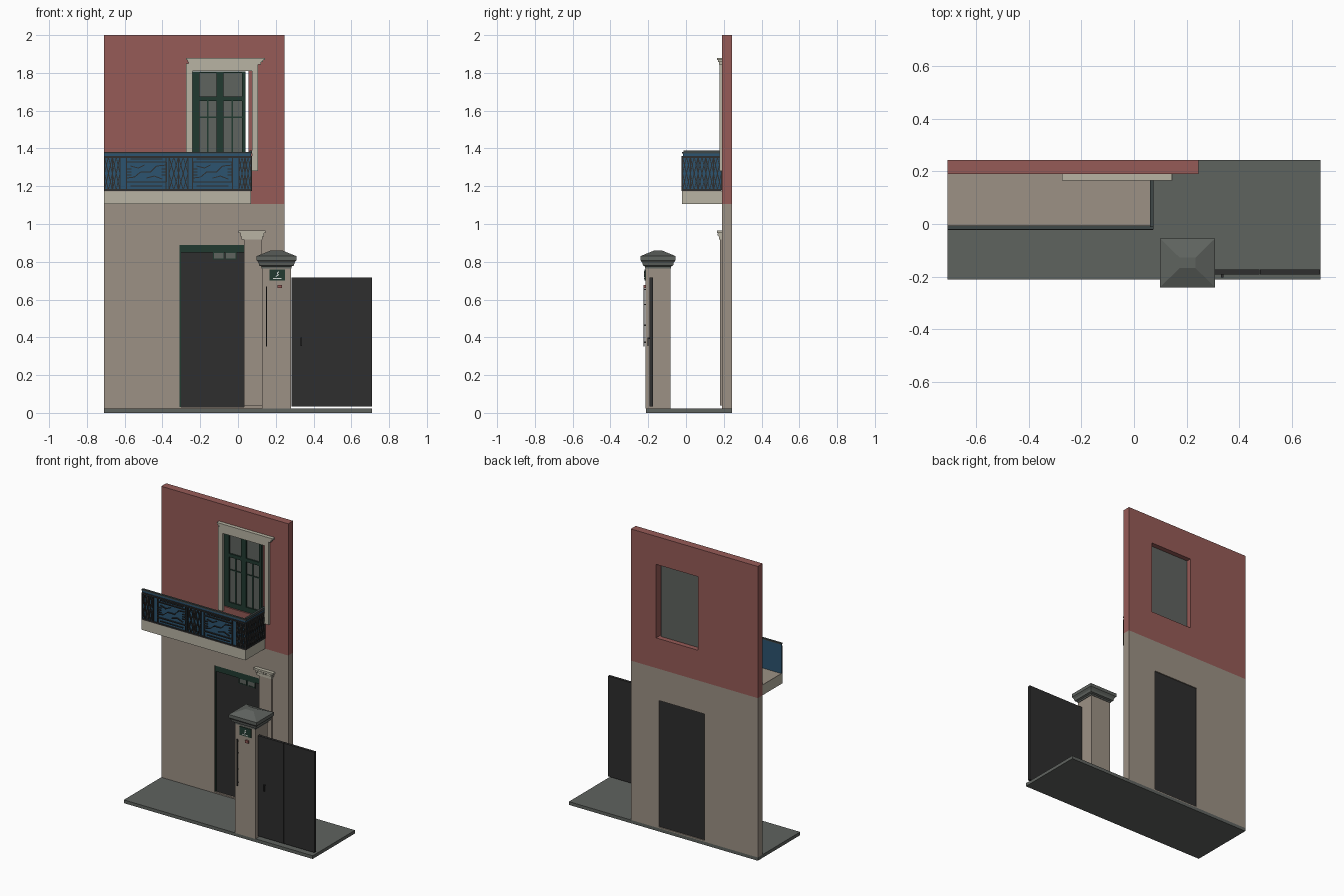
import bpy
import bmesh
from mathutils import Vector, Matrix

default_cube = bpy.data.objects.get("Cube")
if default_cube:
    bpy.data.objects.remove(default_cube, do_unlink=True)


def material(name, red, green, blue):
    def linear(value):
        value /= 255
        return value / 12.92 if value < 0.04 else ((value + 0.055) / 1.055) ** 2.4
    colour = (linear(red), linear(green), linear(blue), 1)
    mat = bpy.data.materials.new(name)
    mat.use_nodes = True
    mat.diffuse_color = colour
    shader = next(n for n in mat.node_tree.nodes if n.type == 'BSDF_PRINCIPLED')
    shader.inputs["Base Color"].default_value = colour
    return mat


red_plaster = material("red_plaster", 150, 91, 87)
tan_plaster = material("tan_plaster", 156, 145, 133)
pale_stone = material("pale_stone", 184, 180, 164)
grey_stone = material("grey_stone", 95, 99, 95)
charcoal = material("charcoal_metal", 46, 46, 46)
dark_green = material("dark_green_paint", 33, 58, 48)
blue_paint = material("blue_paint", 44, 84, 112)
slate = material("slate_rail", 62, 71, 71)
white = material("white_paint", 215, 220, 215)


def finish(name, bm, mat):
    bmesh.ops.recalc_face_normals(bm, faces=bm.faces)
    mesh = bpy.data.meshes.new(name)
    bm.to_mesh(mesh)
    bm.free()
    mesh.materials.append(mat)
    obj = bpy.data.objects.new(name, mesh)
    bpy.context.collection.objects.link(obj)
    return obj


def add_box(bm, x, y, z):
    size = Vector((x[1] - x[0], y[1] - y[0], z[1] - z[0]))
    centre = Vector((sum(x), sum(y), sum(z))) / 2
    matrix = Matrix.Translation(centre) @ Matrix.Diagonal((*size, 1))
    bmesh.ops.create_cube(bm, size=1, matrix=matrix)


def boxes(name, mat, *parts):
    bm = bmesh.new()
    for part in parts:
        add_box(bm, *part)
    return finish(name, bm, mat)


def ring(name, mat, outer_x, outer_z, inner_x, inner_z, y):
    """Rectangular slab in the xz plane with a rectangular opening."""
    bm = bmesh.new()

    def loop(xs, zs, depth):
        corners = ((0, 0), (1, 0), (1, 1), (0, 1))
        return [bm.verts.new((xs[i], depth, zs[j])) for i, j in corners]
    front_out, back_out = (loop(outer_x, outer_z, d) for d in y)
    front_in, back_in = (loop(inner_x, inner_z, d) for d in y)
    for a, b in ((front_out, front_in), (back_out, back_in),
                 (front_out, back_out), (front_in, back_in)):
        for i in range(4):
            j = (i + 1) % 4
            bm.faces.new((a[i], a[j], b[j], b[i]))
    return finish(name, bm, mat)


def add_bar(bm, start, end, width, depth, normal):
    """Flat bar between two points, lying in the plane with this normal."""
    start, end = Vector(start), Vector(end)
    along = end - start
    across = along.cross(normal).normalized()
    basis = Matrix((along, across * width, normal * depth)).transposed().to_4x4()
    bmesh.ops.create_cube(bm, size=1, matrix=Matrix.Translation((start + end) / 2) @ basis)


# Ground and house wall
WALL = (0.19, 0.243)
HOUSE_X = (-0.71, 0.245)
DOOR_X, DOOR_Z = (-0.31, 0.033), (0.03, 0.89)
HOLE_X, HOLE_Z = (-0.26, 0.055), (1.31, 1.81)
boxes("ground_slab", grey_stone, ((-0.71, 0.71), (-0.212, 0.243), (0, 0.022)))
ring("lower_wall", tan_plaster, HOUSE_X, (0.022, 1.105), DOOR_X, DOOR_Z, WALL)
ring("upper_wall", red_plaster, HOUSE_X, (1.105, 2), HOLE_X, HOLE_Z, WALL)

# House door with a green head and two small lights
boxes("house_door", charcoal, (DOOR_X, (0.202, 0.236), DOOR_Z))
boxes("door_head", dark_green, (DOOR_X, (0.194, 0.202), (0.85, 0.89)),
      ((-0.31, -0.303), (0.196, 0.202), (0.03, 0.85)))
for side, x in (("right", (-0.132, -0.073)), ("left", (-0.067, -0.008))):
    ring(side + "_light_frame", dark_green, x, (0.812, 0.85),
         (x[0] + 0.004, x[1] - 0.004), (0.817, 0.846), (0.196, 0.202))
    boxes(side + "_door_light", grey_stone, (x, (0.199, 0.202), (0.814, 0.849)))

# Pilaster beside the door, with a toothed capital
boxes("pilaster", tan_plaster, ((0.033, 0.128), (0.179, 0.19), (0.04, 0.92)))
capital = [((0.018, 0.13), (0.175, 0.19), (0.918, 0.935)),
           ((0.012, 0.137), (0.172, 0.19), (0.935, 0.953)),
           ((0.002, 0.146), (0.165, 0.19), (0.953, 0.966))]
for i in range(6):
    x = 0.018 + i * 0.02
    capital.append(((x, x + 0.012), (0.168, 0.173), (0.938, 0.95)))
boxes("pilaster_capital", pale_stone, *capital)

# Window surround and cornice
SURROUND = (0.178, 0.19)
boxes("window_surround", pale_stone,
      ((-0.275, -0.24), SURROUND, (1.28, 1.81)),
      ((0.075, 0.106), SURROUND, (1.28, 1.81)),
      ((-0.275, 0.106), SURROUND, (1.81, 1.85)))
boxes("window_cornice", pale_stone,
      ((-0.262, 0.122), (0.174, 0.19), (1.845, 1.858)),
      ((-0.268, 0.132), (0.17, 0.19), (1.858, 1.868)),
      ((-0.275, 0.142), (0.165, 0.19), (1.868, 1.88)))

# Window sashes and glass
boxes("window_glass", grey_stone, ((-0.258, 0.04), (0.206, 0.212), (1.312, 1.808)))
FRAME, BEAD = (0.196, 0.206), (0.2, 0.206)
sashes = [((-0.258, -0.205), FRAME, (1.312, 1.808)),
          ((-0.113, -0.077), FRAME, (1.312, 1.808)),
          ((0.02, 0.04), FRAME, (1.312, 1.808)),
          ((-0.205, 0.02), FRAME, (1.652, 1.676)),
          ((-0.205, 0.02), FRAME, (1.312, 1.345)),
          ((-0.205, 0.02), FRAME, (1.8, 1.808)),
          ((-0.205, 0.02), BEAD, (1.562, 1.568))]
for x in (-0.16, -0.03):
    sashes.append(((x - 0.004, x + 0.004), BEAD, (1.345, 1.652)))
boxes("window_sashes", dark_green, *sashes)

# Balcony slab, floor and blue railing panels
LOW, HIGH = 1.18, 1.355
boxes("balcony_slab", pale_stone, ((-0.71, 0.07), (-0.02, 0.19), (1.105, 1.172)))
boxes("balcony_floor", tan_plaster, ((-0.71, 0.07), (-0.02, 0.19), (1.172, 1.176)))
boxes("railing_panels", blue_paint,
      ((-0.71, 0.068), (-0.015, -0.009), (1.165, 1.375)),
      ((0.062, 0.068), (-0.015, 0.188), (1.165, 1.375)))
boxes("railing_top", slate,
      ((-0.71, 0.074), (-0.02, -0.006), (1.373, 1.382)),
      ((0.06, 0.074), (-0.012, 0.188), (1.373, 1.389)))

# Ironwork on both railing sides
iron = bmesh.new()
FRONT, SIDE = Vector((0, -1, 0)), Vector((1, 0, 0))


def iron_line(normal, *points, width=0.005):
    for (a, za), (b, zb) in zip(points, points[1:]):
        if normal is FRONT:
            ends = (a, -0.019, za), (b, -0.019, zb)
        else:
            ends = (0.071, a, za), (0.071, b, zb)
        add_bar(iron, *ends, width, 0.007, normal)


def lattice(normal, a, b):
    mid, centre = (a + b) / 2, (LOW + HIGH) / 2
    for edge in (a, b):
        iron_line(normal, (edge, LOW), (edge, HIGH))
    iron_line(normal, (a, LOW), (mid, centre), (a, HIGH))
    iron_line(normal, (b, LOW), (mid, centre), (b, HIGH))
    iron_line(normal, (mid, LOW), (a, centre), (mid, HIGH), (b, centre), (mid, LOW), width=0.004)


def branch_panel(a, b):
    """Framed panel holding a stylised branch."""
    z0, z1 = 1.222, 1.328
    iron_line(FRONT, (a, z0), (b, z0), (b, z1), (a, z1), (a, z0), width=0.007)

    def at(u, v):
        return a + (b - a) * u, z0 + (z1 - z0) * v
    iron_line(FRONT, at(0, 0.2), at(0.2, 0.25), at(0.35, 0.5), at(0.6, 0.5),
              at(0.75, 0.8), at(1, 0.85))
    iron_line(FRONT, at(0.1, 0.8), at(0.3, 0.7), at(0.45, 0.85))
    iron_line(FRONT, at(0.5, 0.2), at(0.7, 0.3), at(0.9, 0.15))
    for u in (0.06, 0.94):
        for v in (0.35, 0.5, 0.65):
            iron_line(FRONT, at(u - 0.06, v), at(u + 0.06, v))
    for z in (LOW + 0.02, HIGH - 0.012):
        iron_line(FRONT, (a + 0.02, z), (b - 0.02, z))
    for end in (a, b):
        iron_line(FRONT, (end, z0), (end, LOW))
        iron_line(FRONT, (end, z1), (end, HIGH))


for z in (LOW, HIGH):
    iron_line(FRONT, (-0.71, z), (0.072, z), width=0.009)
    iron_line(SIDE, (-0.02, z), (0.188, z), width=0.009)
for a, b in ((-0.707, -0.665), (-0.665, -0.625), (-0.365, -0.315), (-0.315, -0.265),
             (0.005, 0.037), (0.037, 0.07)):
    lattice(FRONT, a, b)
for a in (-0.59, -0.24):
    branch_panel(a, a + 0.21)
for i in range(5):
    lattice(SIDE, -0.018 + i * 0.041, 0.023 + i * 0.041)
finish("railing_ironwork", iron, charcoal)

# Gate pillar and its hipped cap
PILLAR_X, PILLAR_Y = 0.204, -0.148
boxes("gate_pillar", tan_plaster, ((0.128, 0.28), (-0.214, -0.083), (0.022, 0.77)))
cap = bmesh.new()
levels = []
for half_x, half_y, z in ((0.08, 0.068, 0.765), (0.08, 0.068, 0.775), (0.092, 0.08, 0.78),
                          (0.095, 0.083, 0.795), (0.105, 0.093, 0.808),
                          (0.105, 0.093, 0.83), (0.03, 0.02, 0.86)):
    levels.append([cap.verts.new((PILLAR_X + sx * half_x, PILLAR_Y + sy * half_y, z))
                   for sx, sy in ((-1, -1), (1, -1), (1, 1), (-1, 1))])
for lower, upper in zip(levels, levels[1:]):
    for i in range(4):
        j = (i + 1) % 4
        cap.faces.new((lower[i], lower[j], upper[j], upper[i]))
cap.faces.new(levels[0])
cap.faces.new(levels[-1])
finish("pillar_cap", cap, grey_stone)

# Plaque, bell and pull bar on the pillar
boxes("pillar_plaque", dark_green, ((0.167, 0.25), (-0.22, -0.214), (0.702, 0.76)))
emblem = bmesh.new()
for start, end in (((0.2, 0.722), (0.214, 0.73)), ((0.214, 0.73), (0.207, 0.74)),
                   ((0.207, 0.74), (0.217, 0.748)), ((0.185, 0.712), (0.23, 0.712))):
    add_bar(emblem, (start[0], -0.221, start[1]), (end[0], -0.221, end[1]), 0.005, 0.003, FRONT)
finish("plaque_emblem", emblem, white)
boxes("bell_button", red_plaster, ((0.21, 0.232), (-0.224, -0.214), (0.66, 0.678)))
boxes("pull_bar", charcoal, ((0.147, 0.154), (-0.226, -0.22), (0.352, 0.668)),
      *[((0.148, 0.153), (-0.222, -0.214), (z, z + 0.007)) for z in (0.37, 0.46, 0.57, 0.65)])

# Gate leaves and handle
GATE_Y, GATE_Z = (-0.192, -0.174), (0.035, 0.717)
boxes("gate_leaves", charcoal, ((0.283, 0.478), GATE_Y, GATE_Z), ((0.48, 0.709), GATE_Y, GATE_Z))
boxes("gate_handle", charcoal, ((0.332, 0.34), (-0.204, -0.198), (0.355, 0.4)),
      ((0.332, 0.34), (-0.2, -0.192), (0.39, 0.398)))
